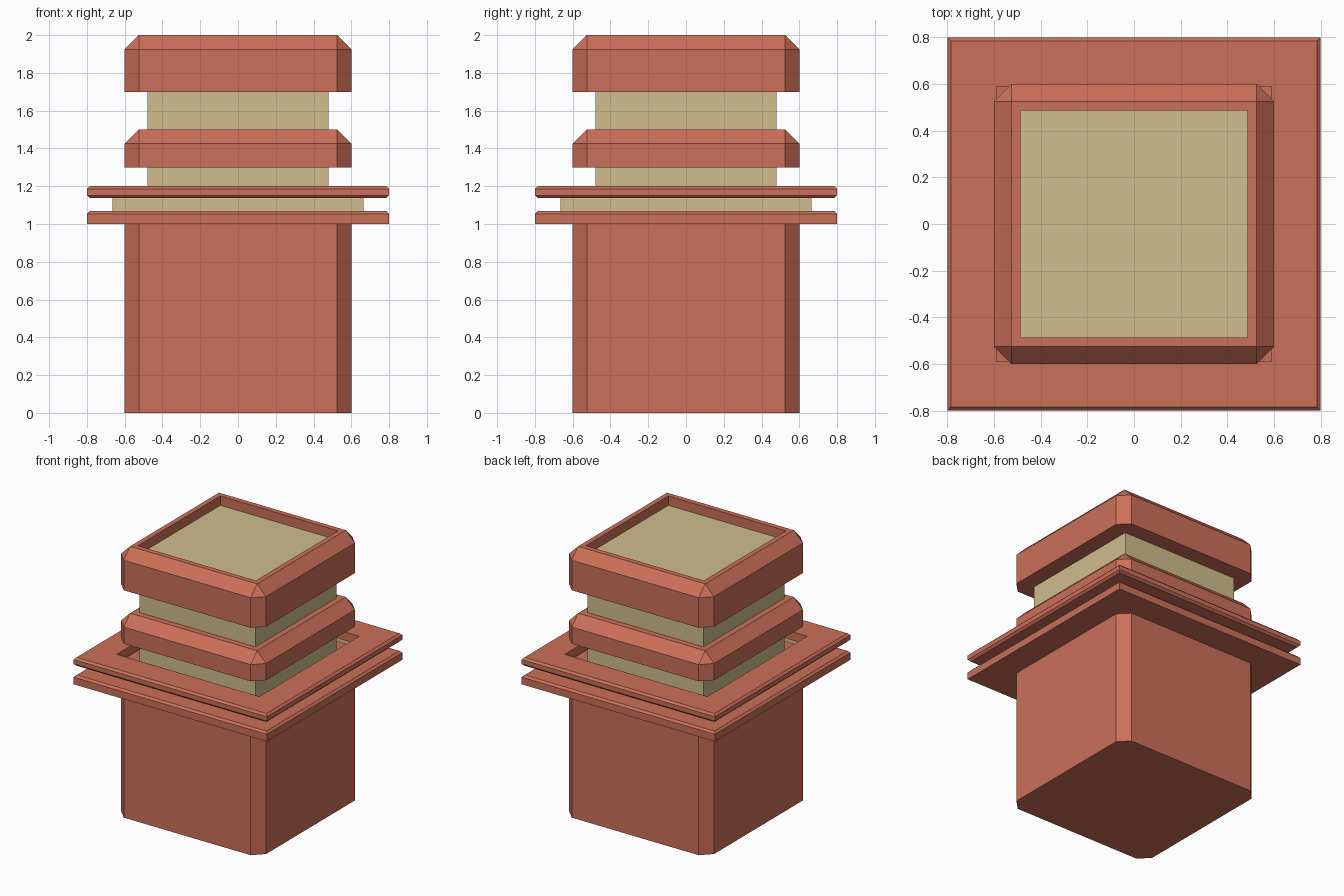
import bpy, bmesh

if "Cube" in bpy.data.objects:
    bpy.data.objects.remove(bpy.data.objects["Cube"])


def material(name, rgb):
    m = bpy.data.materials.new(name)
    m.diffuse_color = (*rgb, 1)
    m.use_nodes = True
    m.node_tree.nodes["Principled BSDF"].inputs["Base Color"].default_value = m.diffuse_color
    return m


BRICK = material("terracotta", (0.60, 0.16, 0.10))
TAN = material("sandstone", (0.63, 0.51, 0.27))
CH = 0.075  # corner chamfer of base and collars


def square_loop(h, c):
    """Counter-clockwise square of half-width h with corners cut by c."""
    k = h - c
    return [(h, -k), (h, k), (k, h), (-k, h), (-h, k), (-h, -k), (-k, -h), (k, -h)]


def stack(name, mat, loops, bottom=False, top=False):
    """Skin a series of (half_width, chamfer, z) loops."""
    bm = bmesh.new()
    rows = [[bm.verts.new((x, y, z)) for x, y in square_loop(h, c)] for h, c, z in loops]
    for a, b in zip(rows, rows[1:]):
        for i in range(8):
            j = (i + 1) % 8
            bm.faces.new((a[i], a[j], b[j], b[i]))
    if bottom:
        bm.faces.new(rows[0][::-1])
    if top:
        bm.faces.new(rows[-1])
    bmesh.ops.remove_doubles(bm, verts=bm.verts[:], dist=1e-5)
    me = bpy.data.meshes.new(name)
    bm.to_mesh(me)
    bm.free()
    me.materials.append(mat)
    ob = bpy.data.objects.new(name, me)
    bpy.context.collection.objects.link(ob)
    return ob


# Base block with chamfered upright edges
stack("base", BRICK, [(0.6, CH, 0), (0.6, CH, 1.0)], bottom=True)

# Lower plate, hollow inside, upper edge bevelled
stack("lower_plate", BRICK, [(0.8, 0, 1.0), (0.8, 0, 1.053), (0.785, 0, 1.068),
                             (0.665, 0, 1.068)], bottom=True)

# Recessed band between the plates
stack("plate_band", TAN, [(0.665, 0, 1.068), (0.665, 0, 1.137)])

# Upper plate with bevelled rim and a square opening
stack("upper_plate", BRICK, [(0.665, 0, 1.137), (0.785, 0, 1.137), (0.8, 0, 1.152),
                             (0.8, 0, 1.185), (0.785, 0, 1.2), (0.59, 0, 1.2),
                             (0.59, 0, 1.137)])

# Inner column, its top showing inside the upper collar
stack("column", TAN, [(0.48, 0, 1.0), (0.48, 0, 1.75), (0.487, 0, 1.75),
                      (0.487, 0, 1.93)], bottom=True, top=True)

# Two chamfered collars; the upper one has a recessed top
for name, z0, z1, inner in (("middle_collar", 1.3, 1.5, 0.48), ("top_collar", 1.7, 2.0, 0.487)):
    loops = [(0.48, 0, z0), (0.6, CH, z0), (0.6, CH, z1 - CH),
             (0.6 - CH, 0, z1), (inner, 0, z1)]
    if name == "top_collar":
        loops.append((inner, 0, 1.93))
    stack(name, BRICK, loops)
